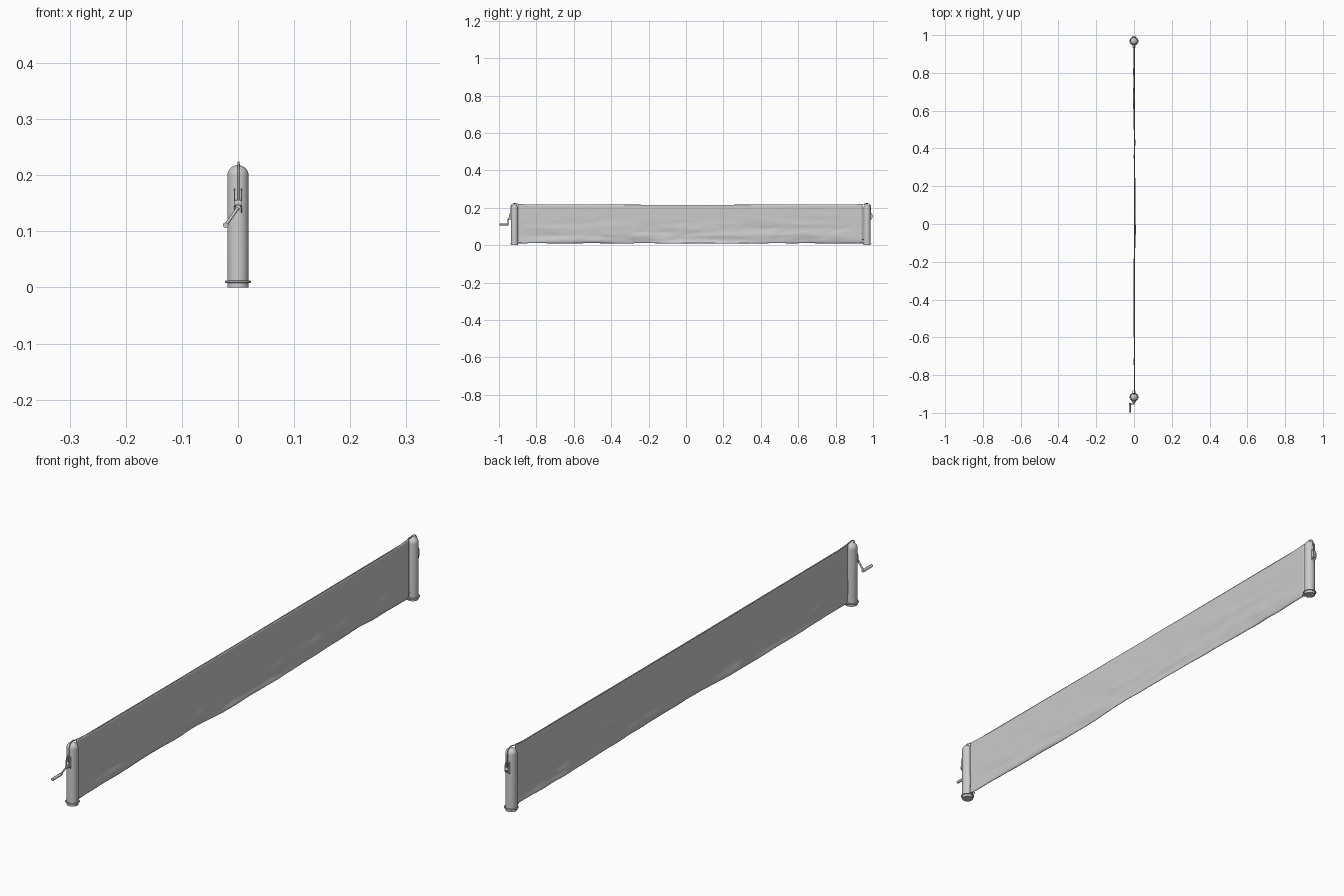
import bpy, bmesh, math
from mathutils import Vector, noise

if "Cube" in bpy.data.objects:
    bpy.data.objects.remove(bpy.data.objects["Cube"])

FRONT_Y, REAR_Y, R = -0.917, 0.968, 0.019


def finish(bm, name, smooth=True):
    bmesh.ops.recalc_face_normals(bm, faces=bm.faces)
    me = bpy.data.meshes.new(name)
    bm.to_mesh(me)
    bm.free()
    ob = bpy.data.objects.new(name, me)
    bpy.context.collection.objects.link(ob)
    if smooth:
        bpy.ops.object.select_all(action='DESELECT')
        ob.select_set(True)
        bpy.context.view_layer.objects.active = ob
        bpy.ops.object.shade_smooth_by_angle(angle=math.radians(40))
    return ob


def lathe(name, profile, centre, steps=32):
    bm = bmesh.new()
    vs = [bm.verts.new((r, 0, z)) for r, z in profile]
    es = [bm.edges.new(p) for p in zip(vs, vs[1:])]
    bmesh.ops.spin(bm, geom=vs + es, cent=(0, 0, 0), axis=(0, 0, 1),
                   angle=2 * math.pi, steps=steps)
    bmesh.ops.remove_doubles(bm, verts=bm.verts, dist=1e-5)
    bmesh.ops.translate(bm, verts=bm.verts, vec=centre)
    return finish(bm, name)


def tube(name, pts, radius, closed=False):
    cu = bpy.data.curves.new(name, 'CURVE')
    cu.dimensions = '3D'
    cu.bevel_depth = radius
    cu.bevel_resolution = 2
    cu.use_fill_caps = True
    sp = cu.splines.new('POLY')
    sp.points.add(len(pts) - 1)
    for p, co in zip(sp.points, pts):
        p.co = (*co, 1)
    sp.use_cyclic_u = closed
    ob = bpy.data.objects.new(name, cu)
    bpy.context.collection.objects.link(ob)
    return ob


def ring(name, centre, r, thick, stretch=1.0, n=32):
    a = [2 * math.pi * i / n for i in range(n)]
    return tube(name, [(centre[0] + r * math.cos(t), centre[1] + r * stretch * math.sin(t),
                        centre[2]) for t in a], thick, True)


# posts with domed tops, bottom collars, cord brackets; s points away from the net
dome = [(R * math.cos(t * math.pi / 16), 0.199 + 0.019 * math.sin(t * math.pi / 16))
        for t in range(8)] + [(0, 0.218)]
for label, y, s in (("front", FRONT_Y, -1), ("rear", REAR_Y, 1)):
    lathe(label + "_post", [(0, 0), (R, 0)] + dome, (0, y, 0))
    ring(label + "_collar", (0, y, 0.010), 0.0215, 0.002)
    ring(label + "_eyelet", (0, y - s * 0.027, 0.012), 0.007, 0.0013, 1.2, 16)

    # bracket cheeks with a rounded outer edge, extruded sideways
    for side in (-1, 1):
        bm = bmesh.new()
        outline = [(0.015, 0.132), (0.024, 0.137), (0.029, 0.147), (0.029, 0.160),
                   (0.024, 0.172), (0.015, 0.178)]
        f = bm.faces.new([bm.verts.new((side * 0.006 - 0.001, y + s * a, z)) for a, z in outline])
        g = bmesh.ops.extrude_face_region(bm, geom=[f])
        bmesh.ops.translate(bm, vec=(0.002, 0, 0),
                            verts=[v for v in g['geom'] if isinstance(v, bmesh.types.BMVert)])
        finish(bm, f"{label}_bracket_{'left' if side < 0 else 'right'}", False)

    # pulley pin and cord running over the post top
    tube(label + "_pulley", [(-0.005, y + s * 0.022, 0.150), (0.005, y + s * 0.022, 0.150)], 0.006)
    arc = [(0.001, y + s * 0.0205 * math.cos(t * math.pi / 12),
            0.201 + 0.022 * math.sin(t * math.pi / 12)) for t in range(9)]
    tube(label + "_cord", [(0.001, y + s * 0.021, 0.140)] + arc +
         [(0.001, y - s * 0.022, 0.219), (0.001, y - s * 0.06, 0.216)], 0.0017)

# winding crank on the front post
tube("crank", [(0, FRONT_Y - 0.018, 0.142), (0, -0.950, 0.142)], 0.0055)
tube("crank_arm", [(0, -0.952, 0.142), (-0.022, -0.952, 0.111)], 0.003)
tube("crank_handle", [(-0.022, -0.948, 0.111), (-0.022, -0.998, 0.111)], 0.005)

# hanging net, creased and curling near its lower edge
bm = bmesh.new()
NY, NZ, Y0, Y1 = 260, 30, FRONT_Y + 0.018, 0.943
rows = []
for i in range(NY + 1):
    u = i / NY
    y = Y0 + (Y1 - Y0) * u
    end = min(1, min(u, 1 - u) * 14)
    top = 0.2135 + 0.006 * (1 - end) ** 2
    low = 0.010 + 0.002 * noise.noise(Vector((y * 7, 3, 0)))
    col = []
    for j in range(NZ + 1):
        v = j / NZ
        z = low + (top - low) * v
        slack = (1 - v) ** 1.2 * (0.3 + 0.7 * end)
        x = 0.0025 + slack * (0.006 * noise.noise(Vector((y * 4, z * 28, 1)))
                              + 0.0025 * noise.noise(Vector((y * 13, z * 50, 7))))
        x += 0.006 * max(0, 1 - v / 0.14) ** 2 * math.sin(y * 5 + 1)
        col.append(bm.verts.new((x, y, z)))
    rows.append(col)
for a, b in zip(rows, rows[1:]):
    for j in range(NZ):
        bm.faces.new((a[j], b[j], b[j + 1], a[j + 1]))
net = finish(bm, "net")
sol = net.modifiers.new("cloth_thickness", 'SOLIDIFY')
sol.thickness = 0.002
sol.offset = 0

# rope inside the top hem, and ties at the rear edge
tube("top_rope", [(0.0015, Y0 + 0.04, 0.2150), (0.0015, 0, 0.2135), (0.0015, Y1 - 0.03, 0.2150)], 0.002)
tube("rear_tie", [(0.002, Y1 - 0.004, 0.03), (0.002, REAR_Y - 0.016, 0.03)], 0.0015)
